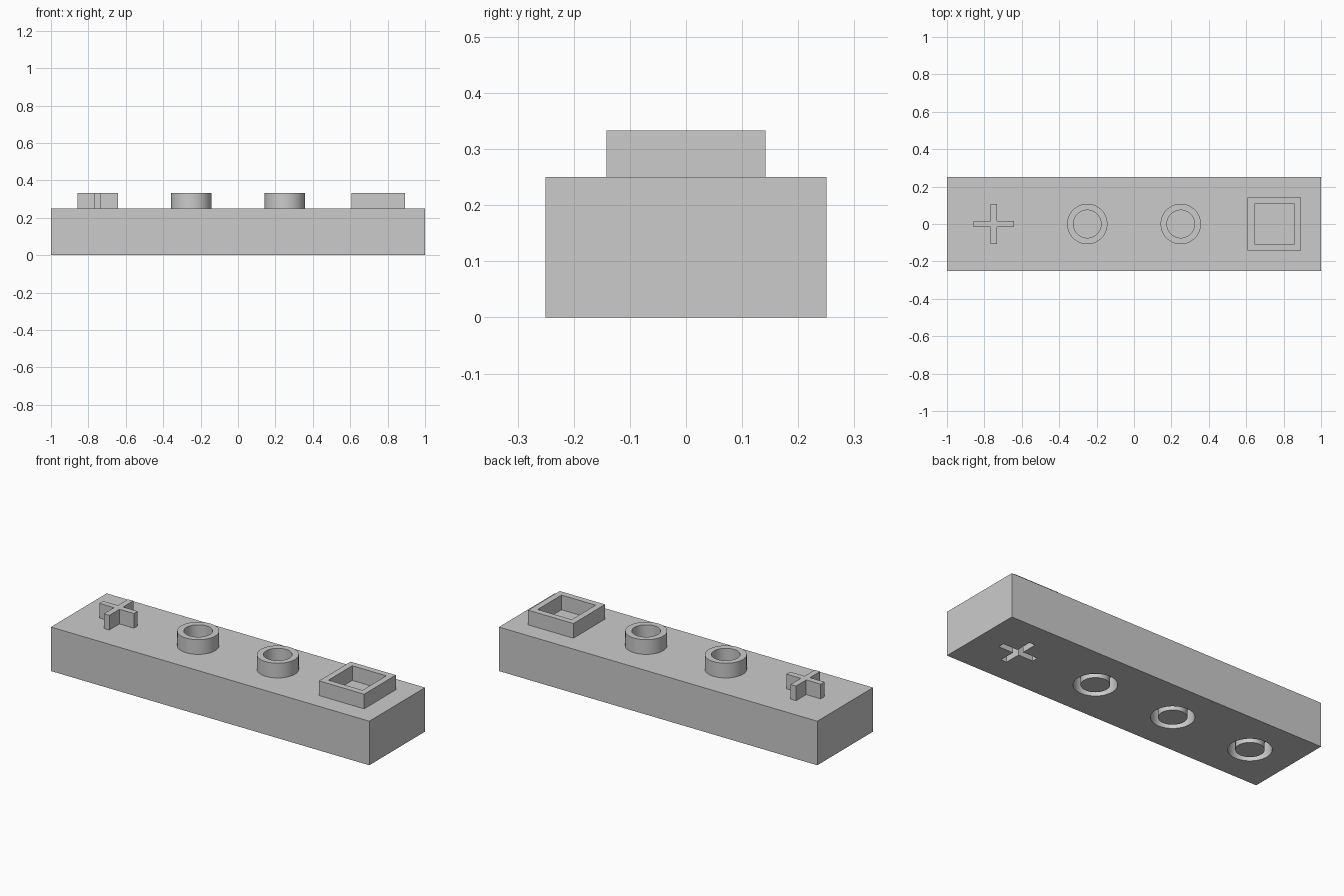
import bpy, bmesh, math

if "Cube" in bpy.data.objects:
    bpy.data.objects.remove(bpy.data.objects["Cube"], do_unlink=True)

LENGTH, WIDTH, HEIGHT = 2.0, 0.5, 0.25
PEG = HEIGHT / 3          # height of the pegs
DEPTH = 0.09              # depth of the sockets
SPACING = 0.5

grey = bpy.data.materials.new("light grey")
grey.use_nodes = True
grey.diffuse_color = (0.6, 0.6, 0.6, 1)
grey.node_tree.nodes["Principled BSDF"].inputs["Base Color"].default_value = (0.6, 0.6, 0.6, 1)


def circle(radius, n=64):
    return [(radius * math.cos(math.tau * i / n), radius * math.sin(math.tau * i / n)) for i in range(n)]


def rectangle(hx, hy):
    return [(hx, hy), (-hx, hy), (-hx, -hy), (hx, -hy)]


def plus(arm, half):
    quarter = [(arm, -half), (arm, half), (half, half)]
    points = []
    for _ in range(4):
        points += quarter
        quarter = [(-y, x) for x, y in quarter]
    return points


def prism(name, x, z0, z1, outer, inner=None):
    """Upright solid from an outline, hollow when an inner outline is given."""
    bm = bmesh.new()

    def loop(points, z):
        return [bm.verts.new((px, py, z)) for px, py in points]

    def bridge(a, b):
        for i in range(len(a)):
            j = (i + 1) % len(a)
            bm.faces.new((a[i], a[j], b[j], b[i]))

    low, high = loop(outer, z0), loop(outer, z1)
    bridge(low, high)
    if inner:
        low_in, high_in = loop(inner, z0), loop(inner, z1)
        bridge(high_in, low_in)
        bridge(high, high_in)
        bridge(low_in, low)
    else:
        bm.faces.new(high)
        bm.faces.new(low[::-1])
    bmesh.ops.recalc_face_normals(bm, faces=bm.faces)
    mesh = bpy.data.meshes.new(name)
    bm.to_mesh(mesh)
    bm.free()
    mesh.materials.append(grey)
    obj = bpy.data.objects.new(name, mesh)
    obj.location.x = x
    bpy.context.collection.objects.link(obj)
    return obj


def select(obj):
    bpy.ops.object.select_all(action="DESELECT")
    obj.select_set(True)
    bpy.context.view_layer.objects.active = obj


def smooth(obj):
    select(obj)
    bpy.ops.object.shade_smooth_by_angle(angle=math.radians(30))


# Block
block = prism("block", 0, 0, HEIGHT, rectangle(LENGTH / 2, WIDTH / 2))

# Sockets in the underside: one cross and three rings
cutters = [prism("cross_socket", 1.5 * SPACING, -0.05, DEPTH, plus(0.11, 0.018))]
for i in (-1.5, -0.5, 0.5):
    cutters.append(prism("ring_socket", i * SPACING, -0.05, DEPTH, circle(0.11), circle(0.073)))
for cutter in cutters:
    select(block)
    cut = block.modifiers.new("socket", "BOOLEAN")
    cut.operation = "DIFFERENCE"
    cut.solver = "EXACT"
    cut.object = cutter
    bpy.ops.object.modifier_apply(modifier=cut.name)
    bpy.data.objects.remove(cutter, do_unlink=True)
smooth(block)

# Pegs on the top: cross, two rings, square frame
TOP = HEIGHT + PEG
prism("cross_peg", -1.5 * SPACING, HEIGHT, TOP, plus(0.108, 0.017))
for side, i in (("right", -0.5), ("left", 0.5)):
    smooth(prism(side + "_ring_peg", i * SPACING, HEIGHT, TOP, circle(0.108), circle(0.074)))
prism("square_peg", 1.5 * SPACING, HEIGHT, TOP, rectangle(0.142, 0.142), rectangle(0.107, 0.107))
